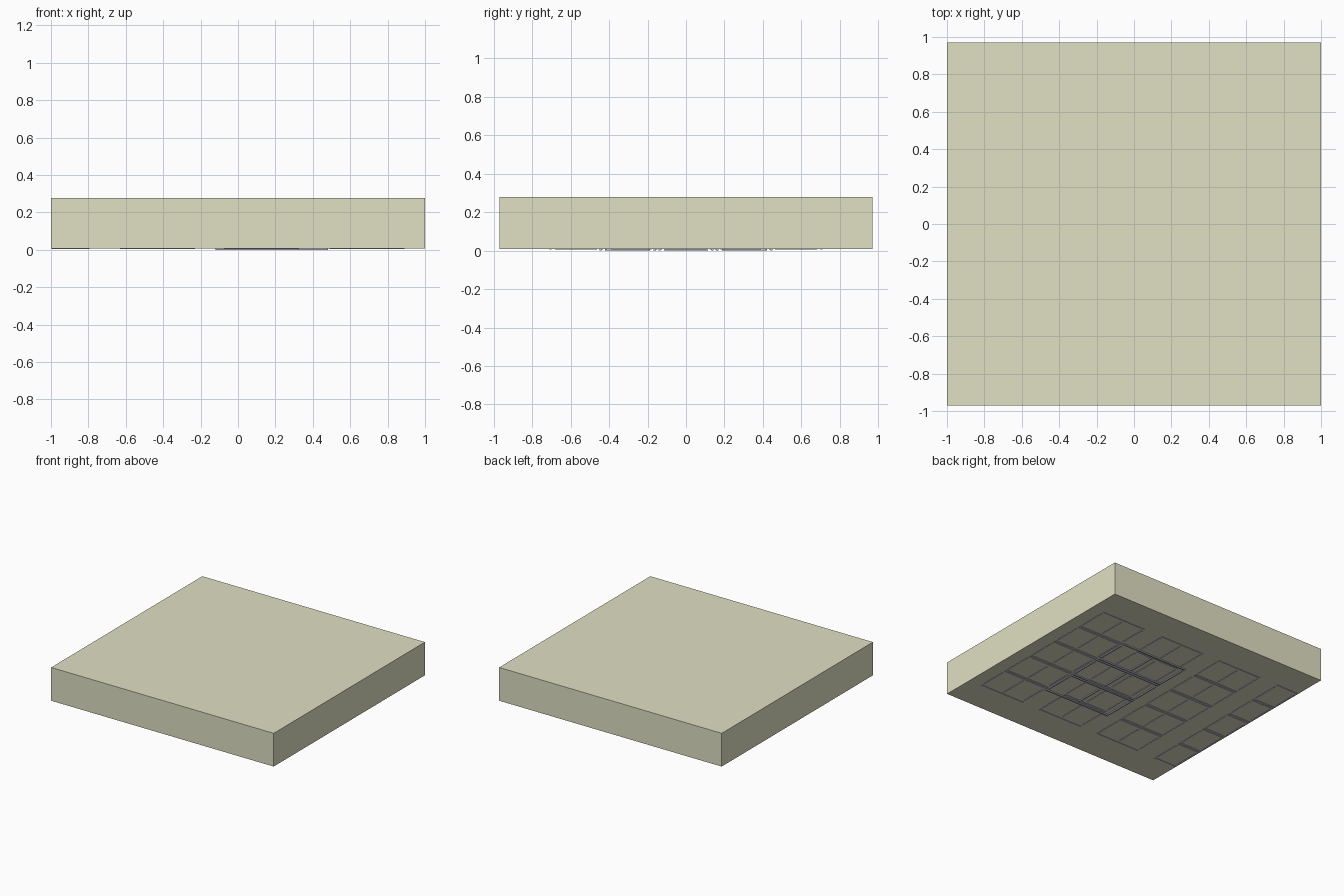
import bpy, bmesh

if "Cube" in bpy.data.objects:
    bpy.data.objects.remove(bpy.data.objects["Cube"])

def material(name, rgb):
    m = bpy.data.materials.new(name)
    m.diffuse_color = (*rgb, 1)
    m.use_nodes = True
    m.node_tree.nodes["Principled BSDF"].inputs["Base Color"].default_value = m.diffuse_color
    return m

stone = material("pale olive stone", (0.75, 0.75, 0.555))
grey = material("pale blue grey", (0.58, 0.58, 0.72))

def boxes(name, items, mat):
    """One object made of axis-aligned boxes (x0, x1, y0, y1, z0, z1)."""
    bm = bmesh.new()
    for x0, x1, y0, y1, z0, z1 in items:
        verts = bmesh.ops.create_cube(bm, size=1)["verts"]
        for v in verts:
            v.co = (x1 if v.co.x > 0 else x0,
                    y1 if v.co.y > 0 else y0,
                    z1 if v.co.z > 0 else z0)
    me = bpy.data.meshes.new(name)
    bm.to_mesh(me)
    bm.free()
    me.materials.append(mat)
    ob = bpy.data.objects.new(name, me)
    bpy.context.collection.objects.link(ob)

def lattice(x_max, cell_x, cols, y_half, rows, z0, z1, w, gap):
    """Bars around every cell of a grid, doubled across between rows."""
    out = []
    cell_y = 2 * y_half / rows
    x_min = x_max - cols * cell_x
    for j in range(rows):
        a, b = -y_half + j * cell_y, -y_half + (j + 1) * cell_y
        lo = a + (0.006 if j else 0)
        hi = b - (0.006 if j < rows - 1 else 0)
        for y0 in (lo, hi - w):             # bars across at both cell ends
            out.append((x_min, x_max, y0, y0 + w, z0, z1))
        for i in range(cols + 1):           # bars along
            x = min(max(x_max - i * cell_x, x_min + w / 2), x_max - w / 2)
            out.append((x - w / 2, x + w / 2, lo + gap, hi - gap, z0, z1))
    return out

# Main slab
boxes("slab", [(-1, 1, -0.97, 0.97, 0.008, 0.278)], stone)

# Underside strips of cells, the last one cut off by the slab edge
for k, (x_max, cols) in enumerate([(0.89, 2), (0.325, 2), (-0.23, 2), (-0.795, 1)]):
    boxes(f"underside_strip_{k + 1}",
          lattice(x_max, 0.2, cols, 0.71, 5, 0.005, 0.009, 0.01, 0.03), grey)

# Deeper central frame
boxes("central_frame", lattice(0.48, 0.3, 2, 0.45, 3, 0.0, 0.009, 0.012, 0.03), grey)
